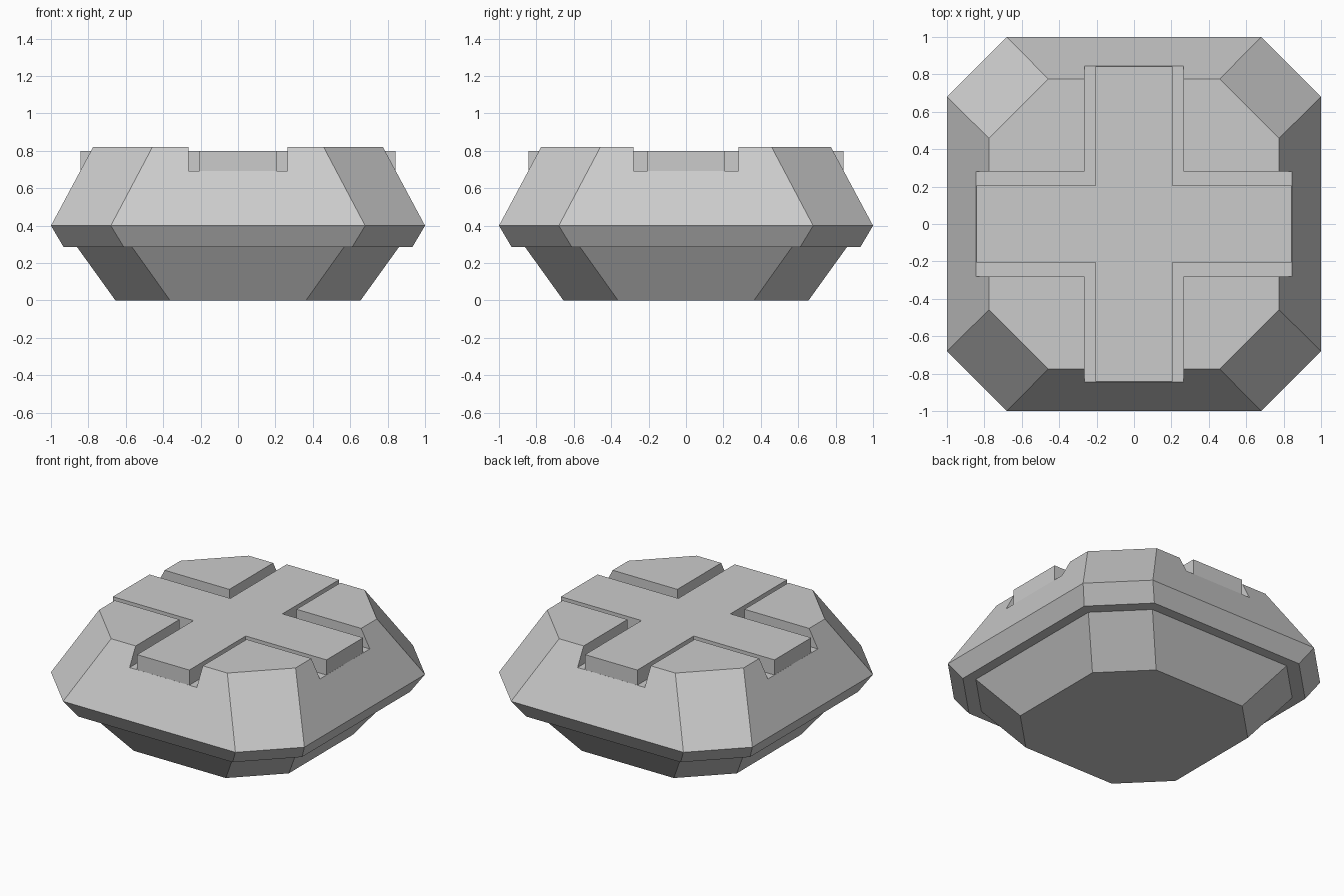
import bpy, bmesh

if "Cube" in bpy.data.objects:
    bpy.data.objects.remove(bpy.data.objects["Cube"])


def finish(name, bm):
    bmesh.ops.recalc_face_normals(bm, faces=bm.faces[:])
    mesh = bpy.data.meshes.new(name)
    bm.to_mesh(mesh)
    bm.free()
    obj = bpy.data.objects.new(name, mesh)
    bpy.context.collection.objects.link(obj)
    return obj


def octagon(h, c):
    # half width h, flat sides running from -c to c
    return [(c, -h), (h, -c), (h, c), (c, h), (-c, h), (-h, c), (-h, -c), (-c, -h)]


def cross(wx, wy, reach):
    # plus outline: arm along y has half width wx, arm along x has half width wy
    q = [(reach, wy), (wx, wy), (wx, reach)]
    return (q + [(-x, y) for x, y in reversed(q)]
            + [(-x, -y) for x, y in q] + [(x, -y) for x, y in reversed(q)])


def loft(name, sections):
    # closed solid through a stack of (outline, z) sections
    bm = bmesh.new()
    rings = [[bm.verts.new((x, y, z)) for x, y in pts] for pts, z in sections]
    n = len(rings[0])
    for a, b in zip(rings, rings[1:]):
        for i in range(n):
            j = (i + 1) % n
            bm.faces.new((a[i], a[j], b[j], b[i]))
    bm.faces.new(rings[0][::-1])
    bm.faces.new(rings[-1])
    return finish(name, bm)


# Faceted octagonal body with an undercut ledge
body = loft("octagonal_body", [
    (octagon(0.655, 0.363), 0.0),
    (octagon(0.86, 0.566), 0.285),
    (octagon(0.932, 0.61), 0.285),
    (octagon(1.0, 0.68), 0.4),
    (octagon(0.775, 0.458), 0.82),
])

# Cross-shaped channel cut into the top
cutter = loft("channel_cutter", [(cross(0.265, 0.281, 1.2), z) for z in (0.692, 1.0)])
cutter.hide_render = True
cutter.hide_viewport = False
cut = body.modifiers.new("channel", 'BOOLEAN')
cut.operation = 'DIFFERENCE'
cut.solver = 'EXACT'
cut.object = cutter
bpy.context.view_layer.objects.active = body
body.select_set(True)
bpy.ops.object.modifier_apply(modifier=cut.name)
bpy.data.objects.remove(cutter, do_unlink=True)

# Raised cross bar lying in the channel
loft("cross_bar", [(cross(0.206, 0.207, 0.843), z) for z in (0.685, 0.8)])
